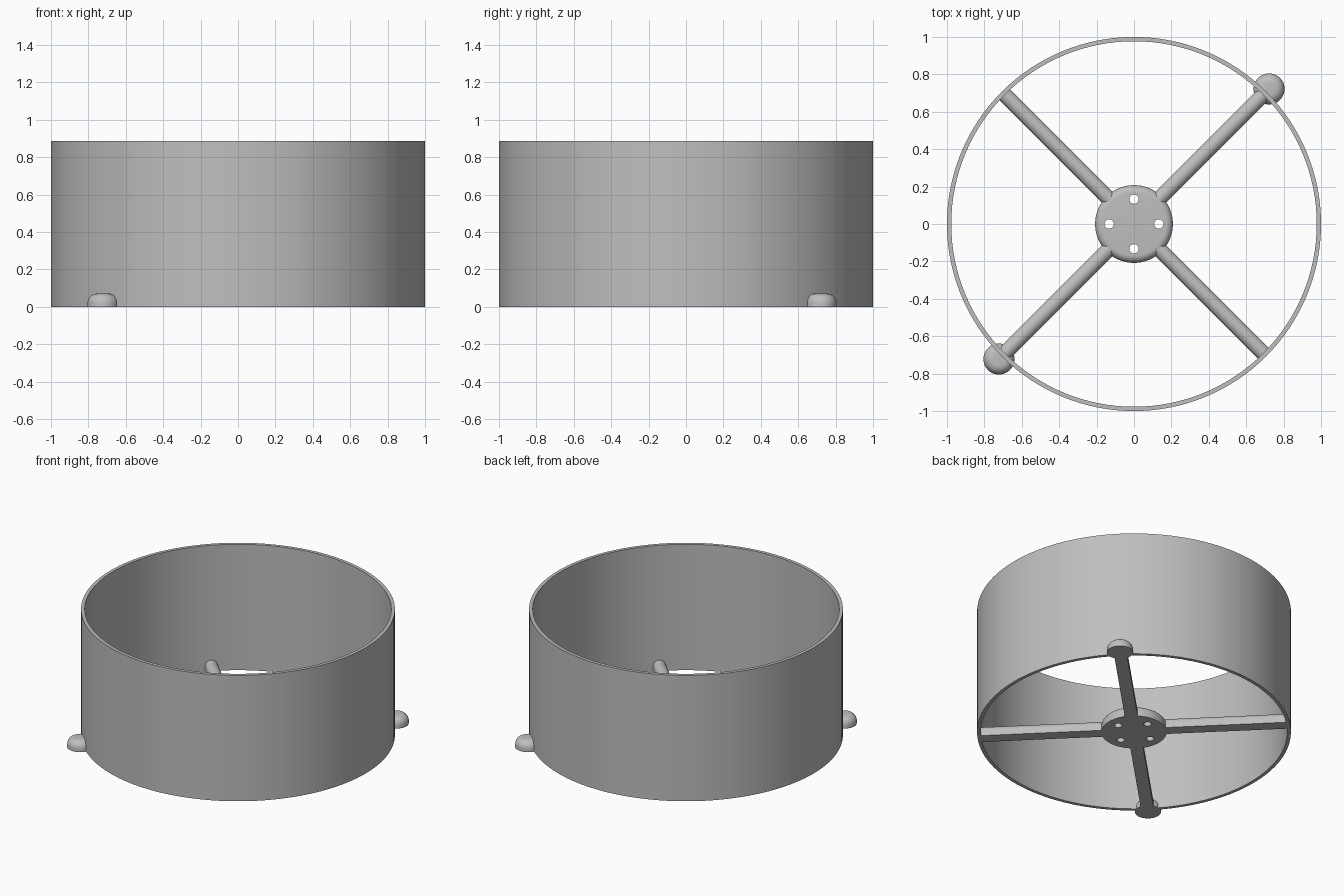
import bpy
import bmesh
from math import cos, sin, pi, radians

cube = bpy.data.objects.get("Cube")
if cube:
    bpy.data.objects.remove(cube, do_unlink=True)

GREY = (0.52, 0.52, 0.52, 1)
grey = bpy.data.materials.new("plain grey")
grey.use_nodes = True
grey.diffuse_color = GREY
grey.node_tree.nodes["Principled BSDF"].inputs["Base Color"].default_value = GREY


def finish(name, bm):
    """Turn a bmesh into a smooth-shaded grey object."""
    bmesh.ops.remove_doubles(bm, verts=bm.verts, dist=1e-5)
    bmesh.ops.recalc_face_normals(bm, faces=bm.faces)
    mesh = bpy.data.meshes.new(name)
    bm.to_mesh(mesh)
    bm.free()
    mesh.materials.append(grey)
    obj = bpy.data.objects.new(name, mesh)
    bpy.context.collection.objects.link(obj)
    bpy.ops.object.select_all(action='DESELECT')
    obj.select_set(True)
    bpy.context.view_layer.objects.active = obj
    bpy.ops.object.shade_smooth_by_angle(angle=radians(35))
    return obj


def lathe(name, profile, steps, closed=False):
    """Spin a radius/height profile around z."""
    bm = bmesh.new()
    verts = [bm.verts.new((r, 0, z)) for r, z in profile]
    edges = [bm.edges.new(pair) for pair in zip(verts, verts[1:])]
    if closed:
        edges.append(bm.edges.new((verts[-1], verts[0])))
    bmesh.ops.spin(bm, geom=verts + edges, cent=(0, 0, 0), axis=(0, 0, 1),
                   angle=2 * pi, steps=steps, use_merge=True)
    return finish(name, bm)


def rounded_disc(name, radius, height, fillet, steps):
    """Flat-bottomed disc with a rounded upper rim."""
    arc = [(radius - fillet + fillet * cos(a), height - fillet + fillet * sin(a))
           for a in (i * pi / 16 for i in range(9))]
    return lathe(name, [(0, 0), (radius, 0)] + arc + [(0, height)], steps)


def spoke(name, angle, start, end, half, height):
    """Radial bar with a half-round top."""
    bm = bmesh.new()
    arc = [(half * cos(a), height - half + half * sin(a))
           for a in (i * pi / 12 for i in range(13))]
    section = [(half, 0)] + arc + [(-half, 0)]
    face = bm.faces.new([bm.verts.new((start, y, z)) for y, z in section])
    out = bmesh.ops.extrude_face_region(bm, geom=[face], use_keep_orig=True)
    moved = [v for v in out["geom"] if isinstance(v, bmesh.types.BMVert)]
    bmesh.ops.translate(bm, verts=moved, vec=(end - start, 0, 0))
    obj = finish(name, bm)
    obj.rotation_euler.z = angle
    return obj


# Tall open ring
lathe("outer_ring", [(1, 0), (1, 0.885), (0.977, 0.885), (0.977, 0)], 128, closed=True)

# Hub with four through holes
hub = rounded_disc("hub", 0.208, 0.08, 0.04, 64)
for i in range(4):
    a = i * pi / 2
    bpy.ops.mesh.primitive_cylinder_add(vertices=32, radius=0.025, depth=0.4,
                                        location=(0.133 * cos(a), 0.133 * sin(a), 0))
    cutter = bpy.context.object
    cutter.name = f"hole_cutter_{i + 1}"
    cutter.hide_render = True
    cut = hub.modifiers.new("hole", 'BOOLEAN')
    cut.operation = 'DIFFERENCE'
    cut.solver = 'EXACT'
    cut.object = cutter
    bpy.context.view_layer.objects.active = hub
    bpy.ops.object.modifier_apply(modifier=cut.name)
    bpy.data.objects.remove(cutter, do_unlink=True)

# Four diagonal spokes joining hub and ring
for i, place in enumerate(("back_left", "back_right", "front_right", "front_left")):
    spoke(f"spoke_{place}", pi / 4 + i * pi / 2, 0.16, 0.985, 0.041, 0.078)

# Two domed knobs on opposite sides of the ring
for place, side in (("back_left", 1), ("front_right", -1)):
    knob = rounded_disc(f"knob_{place}", 0.083, 0.07, 0.05, 48)
    knob.location = (side * 0.722, side * 0.722, 0)
